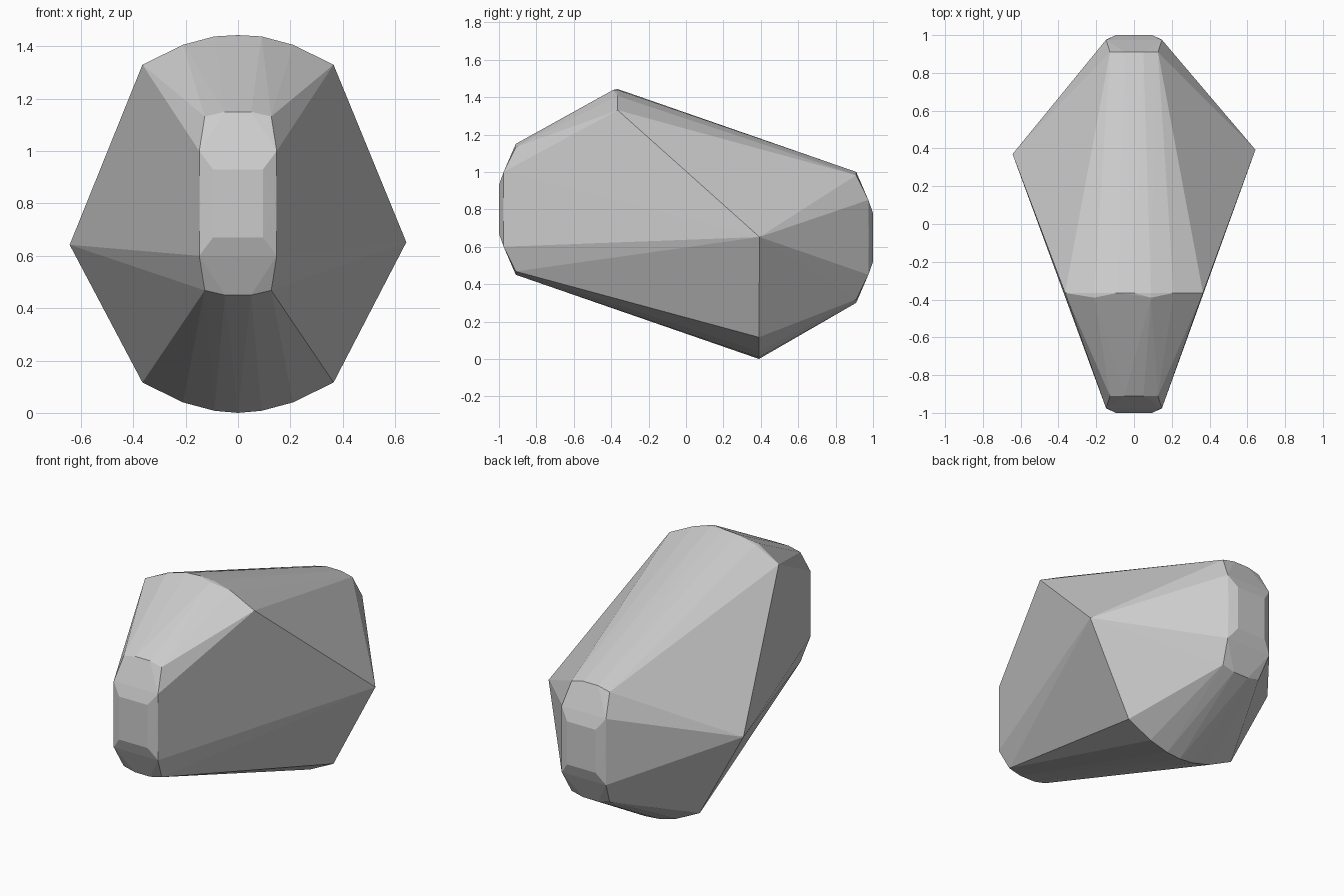
import bpy, bmesh

if "Cube" in bpy.data.objects:
    bpy.data.objects.remove(bpy.data.objects["Cube"])

pts = []

def both(x, y, z):
    """Add a point and its mirror across x = 0."""
    pts.append((x, y, z))
    pts.append((-x, y, z))

# Rounded, narrow end caps: (half width, inset from the end, height from cap centre)
cap = [(0.05, 0.09, 0.35), (0.127, 0.09, 0.332),
       (0.148, 0.025, 0.20), (0.095, 0.0, 0.13), (0.144, 0.022, 0.0)]
for end, centre in ((-1, 0.80), (1, 0.65)):
    for x, inset, h in cap:
        for s in (1, -1):
            both(x, end * (1 - inset), centre + s * h)

# Upper ridge arc near the front, lower arc near the back
arc = [(0.0, 0.0), (0.09, 0.005), (0.21, 0.037), (0.365, 0.113)]
for x, drop in arc:
    both(x, -0.365, 1.443 - drop)
    both(x, 0.39, 0.003 + drop)
for x, drop in ((0.09, 0.005), (-0.21, 0.037)):
    pts.append((x, -0.39, 1.443 - drop))
pts.append((0, 0.39, 0.0))

# Side points
pts += [(0.643, 0.393, 0.652), (-0.643, 0.37, 0.642)]

# Faceted stone: skin the points with a convex hull
bm = bmesh.new()
for p in pts:
    bm.verts.new(p)
bmesh.ops.remove_doubles(bm, verts=bm.verts[:], dist=0.0005)
bmesh.ops.convex_hull(bm, input=bm.verts[:])
loose = [v for v in bm.verts if not v.link_faces]
bmesh.ops.delete(bm, geom=loose, context='VERTS')
bmesh.ops.recalc_face_normals(bm, faces=bm.faces[:])

mesh = bpy.data.meshes.new("faceted_stone")
bm.to_mesh(mesh)
bm.free()
bpy.context.collection.objects.link(bpy.data.objects.new("faceted_stone", mesh))
